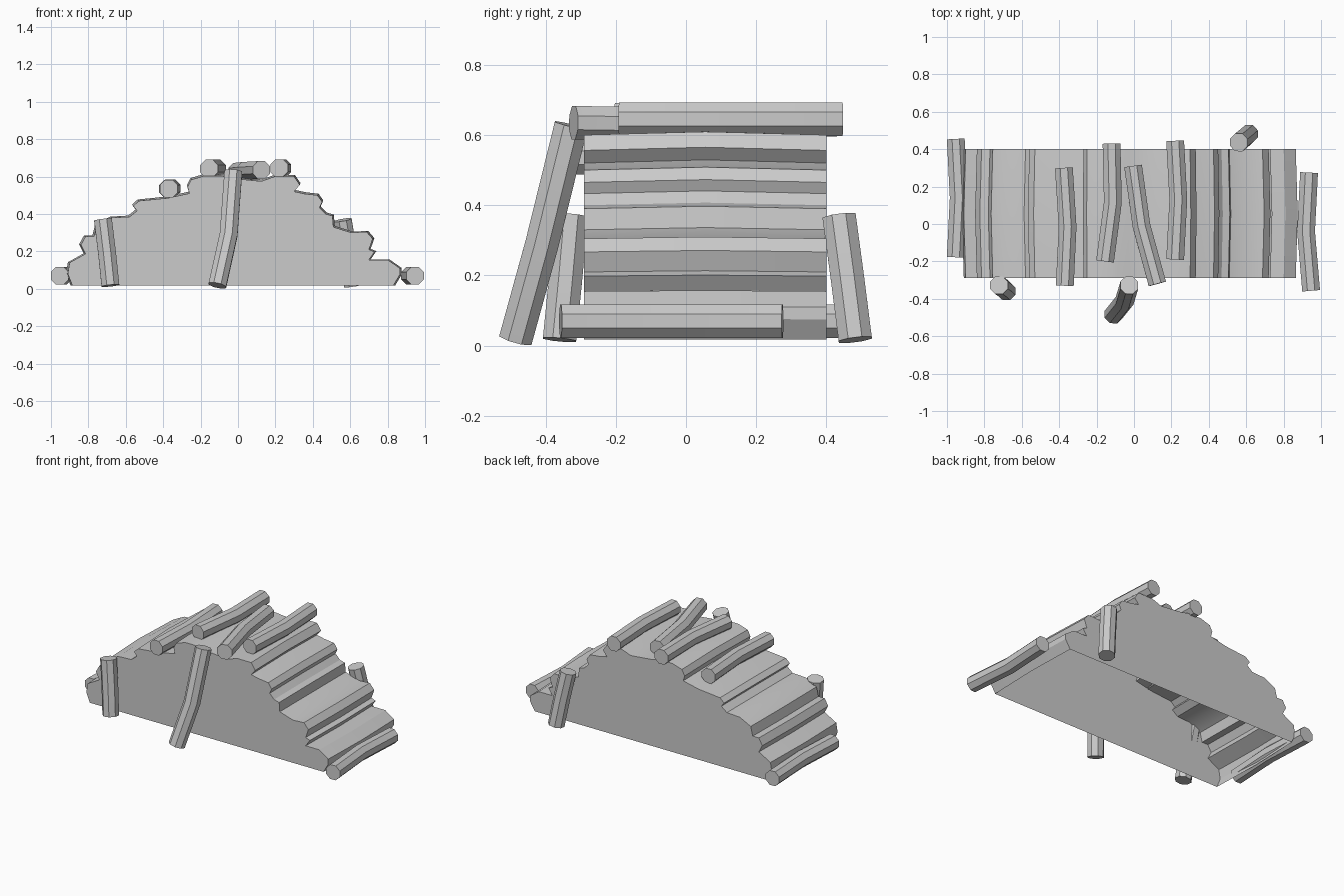
import bpy, bmesh, math
from mathutils import Vector

if "Cube" in bpy.data.objects:
    bpy.data.objects.remove(bpy.data.objects["Cube"])


def finish(name, bm):
    me = bpy.data.meshes.new(name)
    bm.to_mesh(me)
    bm.free()
    ob = bpy.data.objects.new(name, me)
    bpy.context.collection.objects.link(ob)
    bpy.ops.object.select_all(action='DESELECT')
    ob.select_set(True)
    bpy.context.view_layer.objects.active = ob
    bpy.ops.object.shade_smooth_by_angle(angle=math.radians(25))
    return ob


def log(name, a, mid, b, r=0.0515):
    """Eight-sided log with one bend in the middle."""
    pts = [Vector(p) for p in (a, mid, b)]
    axis = (pts[2] - pts[0]).normalized()
    tangents = [(pts[1] - pts[0]).normalized(), axis, (pts[2] - pts[1]).normalized()]
    ref = Vector((1, 0, 0))
    bm = bmesh.new()
    rings = []
    for p, t in zip(pts, tangents):
        u = (ref - t * ref.dot(t)).normalized()
        v = t.cross(u)
        rings.append([bm.verts.new(p + r * (u * math.cos(w) + v * math.sin(w)))
                      for w in [(k + 0.5) * math.pi / 4 for k in range(8)]])
    for q, s in zip(rings, rings[1:]):
        for i in range(8):
            j = (i + 1) % 8
            bm.faces.new((q[i], q[j], s[j], s[i]))
    bm.faces.new(rings[0][::-1])
    bm.faces.new(rings[-1])
    bmesh.ops.recalc_face_normals(bm, faces=bm.faces)
    return finish(name, bm)


# Main pile: bumpy profile swept front to back, open underneath
profile = [(-.885, .017), (-.91, .08), (-.90, .14), (-.815, .187), (-.84, .235),
           (-.815, .28), (-.77, .28), (-.755, .34), (-.675, .38), (-.58, .385),
           (-.54, .417), (-.56, .443), (-.53, .47), (-.375, .485), (-.26, .51),
           (-.27, .545), (-.25, .583), (-.18, .604), (-.09, .604), (-.03, .59),
           (.125, .575), (.195, .60), (.30, .60), (.33, .556), (.30, .52),
           (.355, .508), (.425, .50), (.45, .465), (.436, .433), (.468, .40),
           (.505, .39), (.51, .33), (.607, .30), (.687, .305), (.72, .267),
           (.70, .21), (.73, .198), (.70, .155), (.80, .155), (.865, .11),
           (.865, .075), (.83, .017)]
bm = bmesh.new()
rows = []
for y, bulge in ((-.29, 0), (.055, .01), (.40, 0)):
    row = []
    for x, z in profile:
        d = Vector((x * 0.8, 0, z)).normalized() * bulge
        row.append(bm.verts.new((x + d.x, y, z + (d.z if z > .02 else 0))))
    rows.append(row)
for p, q in zip(rows, rows[1:]):
    for i in range(len(profile) - 1):
        bm.faces.new((p[i], q[i], q[i + 1], p[i + 1]))
bm.faces.new(rows[0][::-1])
bm.faces.new(rows[-1])
bmesh.ops.recalc_face_normals(bm, faces=bm.faces)
finish("log_pile_body", bm)

# Loose logs lying on and beside the pile
log("ground_log_left", (-.953, -.178, .07), (-.937, .14, .07), (-.953, .455, .07))
log("ground_log_right", (.947, -.357, .07), (.92, -.04, .07), (.936, .275, .07))
log("top_log_far_left", (-.37, -.33, .535), (-.355, -.015, .537), (-.375, .30, .535))
log("top_log_left", (-.155, -.20, .643), (-.113, .115, .643), (-.12, .43, .643))
log("top_log_slanted", (.125, -.32, .635), (.04, -.01, .63), (-.005, .31, .625))
log("top_log_right", (.22, -.19, .645), (.237, .13, .645), (.22, .445, .645))

# Stakes leaning against the front and back
log("front_stake_left", (-.682, -.36, .017), (-.70, -.343, .19), (-.722, -.327, .37))
log("front_stake_centre", (-.11, -.485, .018), (-.05, -.41, .29), (-.025, -.327, .627))
log("back_stake_right", (.615, .482, .017), (.59, .46, .19), (.56, .436, .368))
